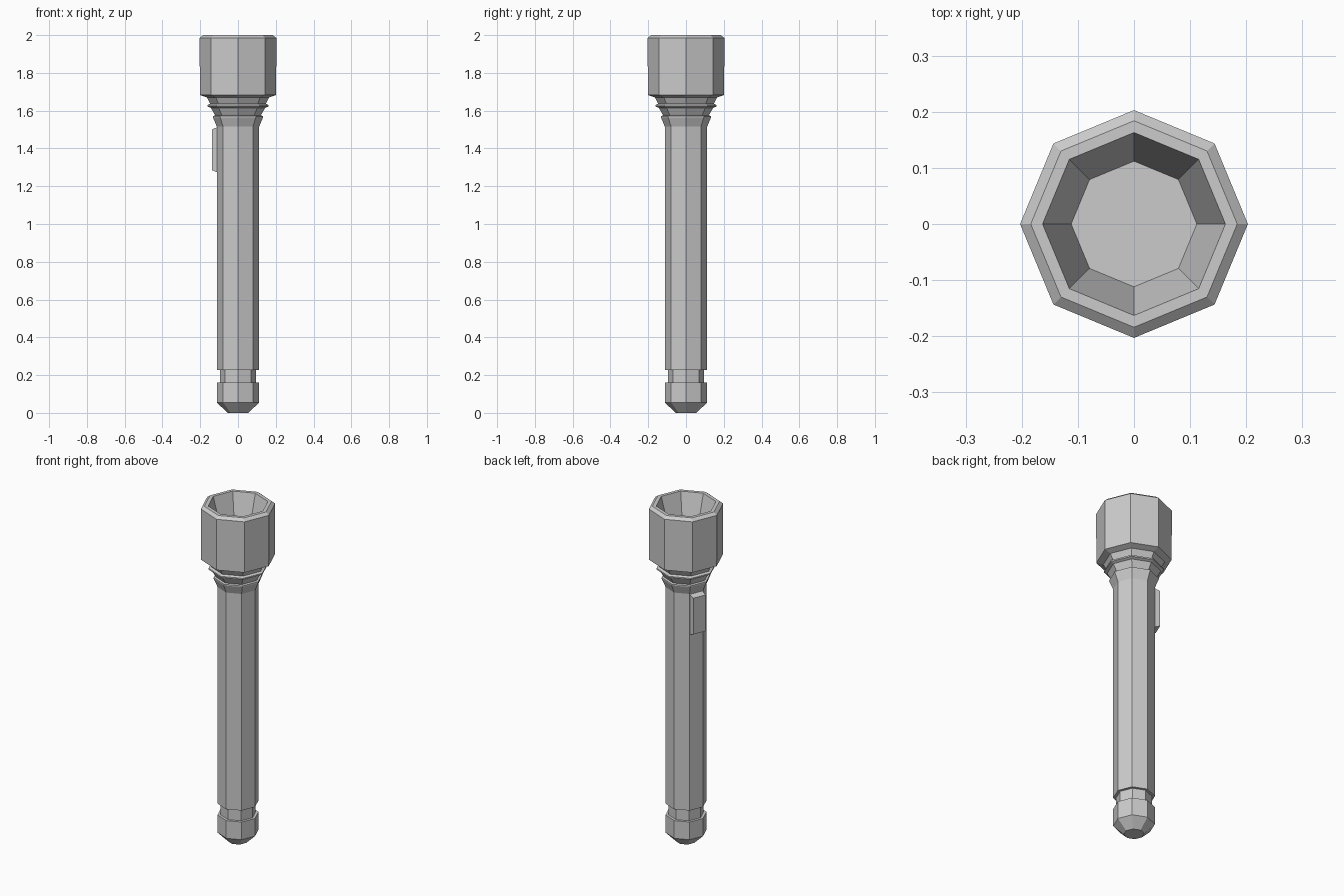
import bpy, bmesh
from math import cos, sin, pi, radians
from mathutils import Matrix

if "Cube" in bpy.data.objects:
    bpy.data.objects.remove(bpy.data.objects["Cube"])

SIDES = 8


def make_object(name, bm):
    bmesh.ops.recalc_face_normals(bm, faces=bm.faces)
    mesh = bpy.data.meshes.new(name)
    bm.to_mesh(mesh)
    bm.free()
    obj = bpy.data.objects.new(name, mesh)
    bpy.context.collection.objects.link(obj)
    return obj


def lathe(name, profile):
    """Octagonal solid from (radius, z) pairs, with both ends capped."""
    bm = bmesh.new()
    rings = [[bm.verts.new((r * cos(2 * pi * i / SIDES), r * sin(2 * pi * i / SIDES), z))
              for i in range(SIDES)] for r, z in profile]
    for a, b in zip(rings, rings[1:]):
        for i in range(SIDES):
            j = (i + 1) % SIDES
            bm.faces.new((a[i], a[j], b[j], b[i]))
    bm.faces.new(rings[0][::-1])
    bm.faces.new(rings[-1])
    return make_object(name, bm)


# Tail cap, groove and long handle, flaring into the lower collar
lathe("handle", [(0.055, 0), (0.112, 0.055), (0.112, 0.16), (0.096, 0.16),
                 (0.096, 0.228), (0.112, 0.228), (0.112, 1.515),
                 (0.133, 1.565), (0.133, 1.572), (0.118, 1.575)])

# Ringed neck, hollow-fronted head with a sunken lens floor
lathe("head", [(0.118, 1.572), (0.124, 1.58), (0.144, 1.615), (0.161, 1.622),
               (0.161, 1.63), (0.147, 1.637), (0.165, 1.67), (0.202, 1.683),
               (0.203, 1.985), (0.184, 2.0), (0.163, 2.0), (0.112, 1.82)])

# Switch: bevelled block on the face between -x and the back-left corner
bm = bmesh.new()
bmesh.ops.create_cube(bm, size=1)
for v in bm.verts:
    outer = v.co.x > 0
    v.co.x = 0.134 if outer else 0.095
    v.co.y *= 0.078 if outer else 0.084
    v.co.z = 1.393 + v.co.z * (0.215 if outer else 0.245)
bmesh.ops.rotate(bm, verts=bm.verts, matrix=Matrix.Rotation(radians(157.5), 3, 'Z'))
make_object("switch", bm)
